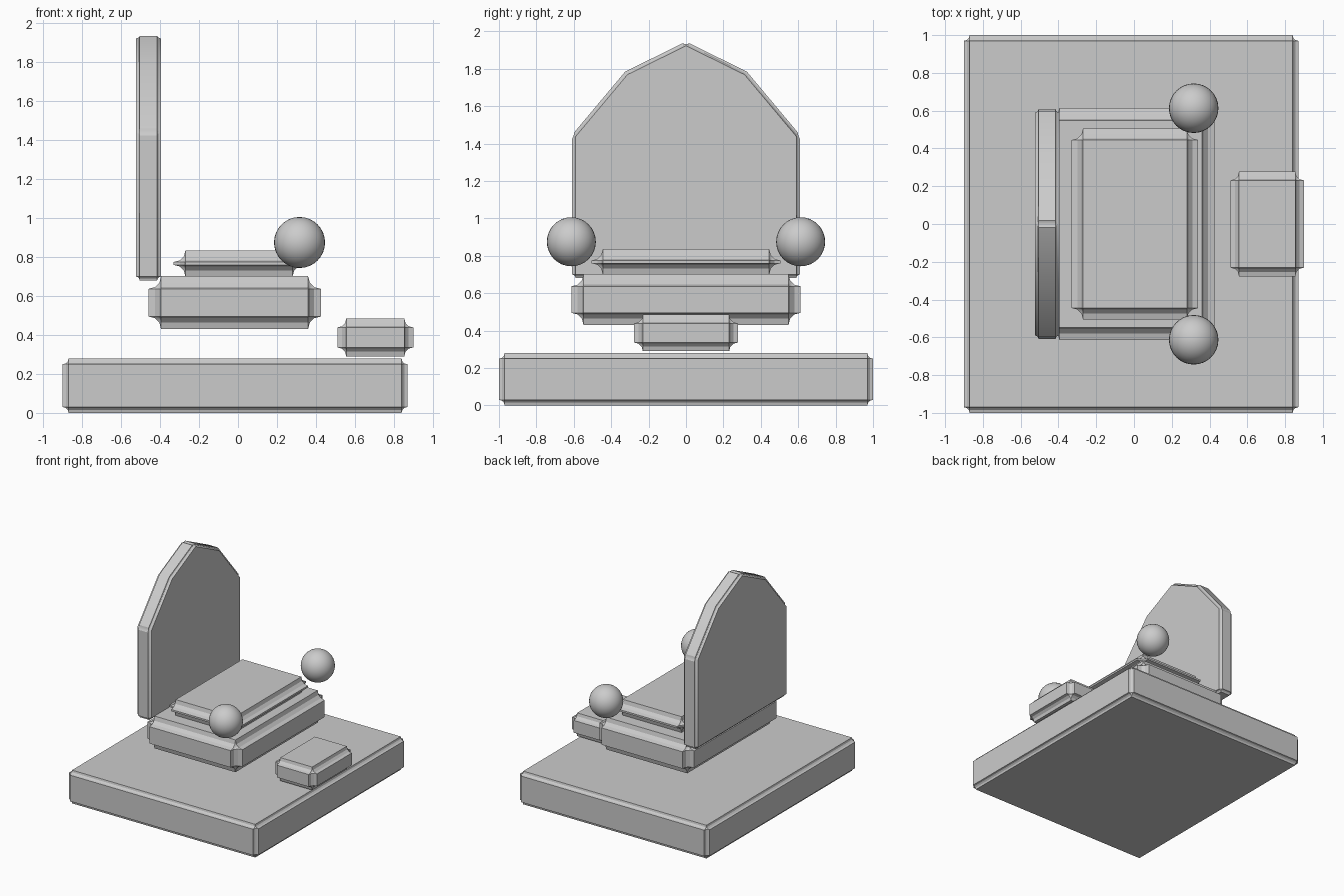
import bpy, bmesh

if "Cube" in bpy.data.objects:
    bpy.data.objects.remove(bpy.data.objects["Cube"])


def finish(ob, bevel):
    # Concave stepped moulding on every sharp edge
    m = ob.modifiers.new("moulding", 'BEVEL')
    m.width = bevel
    m.segments = 3
    m.profile = 0.08
    m.limit_method = 'ANGLE'
    m.use_clamp_overlap = True
    bpy.ops.object.select_all(action='DESELECT')
    ob.select_set(True)
    bpy.context.view_layer.objects.active = ob
    bpy.ops.object.modifier_apply(modifier=m.name)
    bpy.ops.object.shade_smooth_by_angle()


def prism(name, outline, x0, x1, bevel):
    # Extrude a y-z outline along x
    bm = bmesh.new()
    face = bm.faces.new([bm.verts.new((x0, y, z)) for y, z in outline])
    out = bmesh.ops.extrude_face_region(bm, geom=[face])
    for v in out["geom"]:
        if isinstance(v, bmesh.types.BMVert):
            v.co.x = x1
    bmesh.ops.recalc_face_normals(bm, faces=bm.faces)
    me = bpy.data.meshes.new(name)
    bm.to_mesh(me)
    bm.free()
    ob = bpy.data.objects.new(name, me)
    bpy.context.collection.objects.link(ob)
    finish(ob, bevel)


def block(name, x0, x1, half_y, z0, z1, bevel):
    prism(name, [(-half_y, z0), (half_y, z0), (half_y, z1), (-half_y, z1)], x0, x1, bevel)


# Stacked blocks of the throne
block("base", -0.90, 0.87, 1.0, 0.0, 0.28, 0.03)
block("seat", -0.46, 0.425, 0.613, 0.43, 0.702, 0.065)
block("cushion", -0.33, 0.34, 0.505, 0.70, 0.835, 0.06)
block("footrest", 0.51, 0.90, 0.277, 0.29, 0.485, 0.046)

# Pointed backrest
half = [(0.61, 0.68), (0.61, 1.445), (0.325, 1.785), (0, 1.945)]
prism("backrest", half + [(-y, z) for y, z in half[-2::-1]], -0.525, -0.395, 0.02)

# Arm knobs
for side, s in (("left", 1), ("right", -1)):
    bpy.ops.mesh.primitive_uv_sphere_add(segments=32, ring_count=16, radius=0.131,
                                         location=(0.316, s * 0.613, 0.875))
    bpy.context.object.name = side + "_arm_knob"
    bpy.ops.object.shade_smooth()
